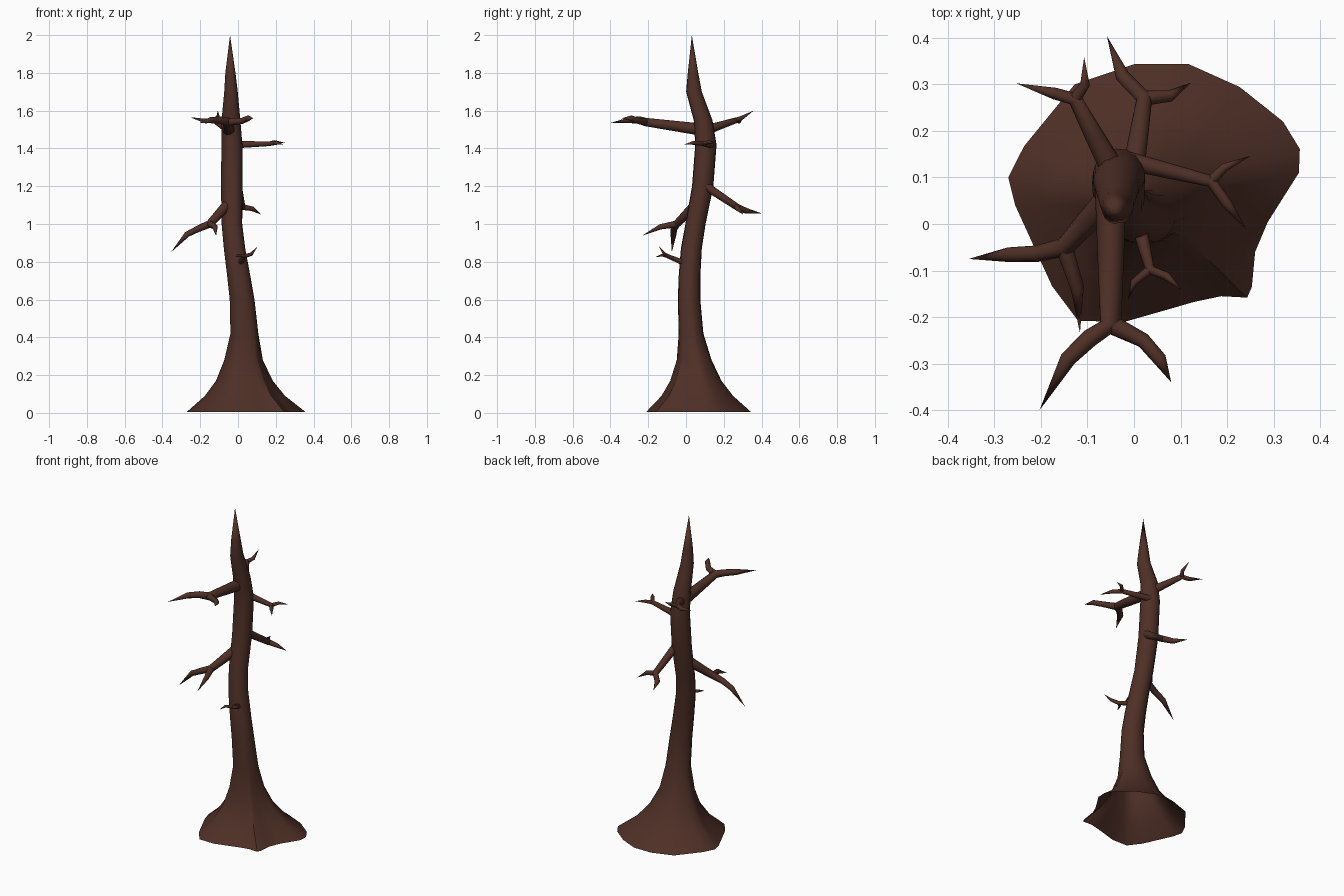
import bpy, bmesh, math
from mathutils import Vector

if "Cube" in bpy.data.objects:
    bpy.data.objects.remove(bpy.data.objects["Cube"])

bark = bpy.data.materials.new("dark brown bark")
bark.diffuse_color = (0.078, 0.029, 0.02, 1)
bark.use_nodes = True
bark.node_tree.nodes["Principled BSDF"].inputs["Base Color"].default_value = bark.diffuse_color


def finish(name, bm, angle):
    bmesh.ops.recalc_face_normals(bm, faces=bm.faces)
    me = bpy.data.meshes.new(name)
    bm.to_mesh(me)
    bm.free()
    me.materials.append(bark)
    ob = bpy.data.objects.new(name, me)
    bpy.context.collection.objects.link(ob)
    bpy.ops.object.select_all(action='DESELECT')
    ob.select_set(True)
    bpy.context.view_layer.objects.active = ob
    bpy.ops.object.shade_smooth_by_angle(angle=math.radians(angle))


def skin(bm, rings):
    """Bridge successive vertex rings; a one-vertex ring closes to a point."""
    for a, b in zip(rings, rings[1:]):
        n = len(a)
        for i in range(n):
            j = (i + 1) % n
            bm.faces.new((a[i], a[j], b[0]) if len(b) == 1 else (a[i], a[j], b[j], b[i]))


# trunk: flared root outline blending up into a bent, tapering, open-bottomed stem
outline = [(.287, .004), (.354, .11), (.356, .161), (.32, .22), (.227, .294), (.118, .343),
           (0, .343), (-.127, .30), (-.236, .167), (-.27, .10), (-.255, .04), (-.176, -.133),
           (-.12, -.208), (-.02, -.21), (.13, -.167), (.187, -.155), (.243, -.158),
           (.253, -.135), (.26, -.06)]
# height, centre x, centre y, radius x, radius y, share of root outline
levels = [(.006, .03, .05, .075, .07, 1), (.09, .03, .05, .075, .07, .58),
          (.17, .03, .045, .075, .07, .32), (.28, .028, .04, .077, .07, .11),
          (.42, .034, .026, .072, .064, .01), (.6, .022, .016, .066, .06, 0),
          (.72, .005, .018, .062, .058, 0), (.87, -.018, .028, .057, .056, 0),
          (1.0, -.032, .05, .055, .054, 0), (1.2, -.033, .088, .057, .057, 0),
          (1.42, -.032, .105, .056, .057, 0), (1.55, -.037, .09, .05, .05, 0),
          (1.7, -.037, .042, .036, .042, 0), (1.8, -.04, .037, .027, .028, 0)]
bm = bmesh.new()
rings = []
for z, cx, cy, rx, ry, w in levels:
    ring = []
    for ox, oy in outline:
        t = math.atan2(oy - .06, ox - .03)
        x, y = cx + rx * math.cos(t), cy + ry * math.sin(t)
        ring.append(bm.verts.new((x + (ox - x) * w, y + (oy - y) * w, z)))
    rings.append(ring)
rings.append([bm.verts.new((-.042, .031, 2.0))])
skin(bm, rings)
finish("trunk", bm, 45)


def tube(bm, pts, radii, sides=10):
    """Tapered limb along a path, ending in a point."""
    pts = [Vector(p) for p in pts]
    rings = []
    for i, p in enumerate(pts):
        if radii[i] == 0:
            rings.append([bm.verts.new(p)])
            continue
        d = (pts[min(i + 1, len(pts) - 1)] - pts[max(i - 1, 0)]).normalized()
        u = d.cross(Vector((0, 0, 1))).normalized()
        v = d.cross(u)
        rings.append([bm.verts.new(p + radii[i] * (u * math.cos(a) + v * math.sin(a)))
                      for a in (2 * math.pi * k / sides for k in range(sides))])
    skin(bm, rings)


def branch(name, start, fork, r0, r1, long_arm, short_arm):
    """Stem from the trunk to a fork, one arm continuing it and one splitting off."""
    bm = bmesh.new()
    mid = [(a + b) / 2 for a, b in zip(start, fork)]
    n = len(long_arm)
    tube(bm, [start, mid, fork] + long_arm,
         [r0, (r0 + r1) / 2, r1] + [r1 * (.85 - .1 * k) for k in range(n - 1)] + [0])
    n = len(short_arm)
    tube(bm, [fork] + short_arm, [r1 * .9] + [r1 * (.7 - .05 * k) for k in range(n - 1)] + [0])
    finish(name, bm, 60)


# six forked branches, top to bottom
branch("upper_front_branch", (-.05, .08, 1.5), (-.05, -.215, 1.54), .034, .023,
       [(-.095, -.245, 1.55), (-.142, -.29, 1.55), (-.203, -.40, 1.535)],
       [(.02, -.25, 1.545), (.055, -.29, 1.56), (.08, -.34, 1.56)])
branch("upper_back_left_branch", (-.045, .115, 1.5), (-.127, .268, 1.55), .026, .015,
       [(-.17, .28, 1.545), (-.253, .302, 1.565)],
       [(-.105, .30, 1.565), (-.107, .358, 1.60)])
branch("upper_right_branch", (-.01, .135, 1.42), (.165, .092, 1.425), .02, .013,
       [(.2, .043, 1.43), (.242, -.013, 1.42)],
       [(.195, .122, 1.435), (.25, .146, 1.43)])
branch("middle_back_branch", (-.005, .09, 1.21), (.022, .27, 1.09), .024, .018,
       [(-.025, .318, 1.07), (-.058, .403, 1.055)],
       [(.077, .275, 1.08), (.122, .303, 1.05)])
branch("middle_left_branch", (-.04, .07, 1.12), (-.15, -.05, 1.0), .03, .021,
       [(-.21, -.064, .975), (-.27, -.066, .945), (-.355, -.075, .85)],
       [(-.122, -.135, .985), (-.116, -.234, .937)])
branch("lower_front_branch", (.01, .0, .79), (.034, -.098, .83), .016, .011,
       [(.07, -.112, .84), (.103, -.142, .88)],
       [(.0, -.125, .835), (-.013, -.163, .825)])
